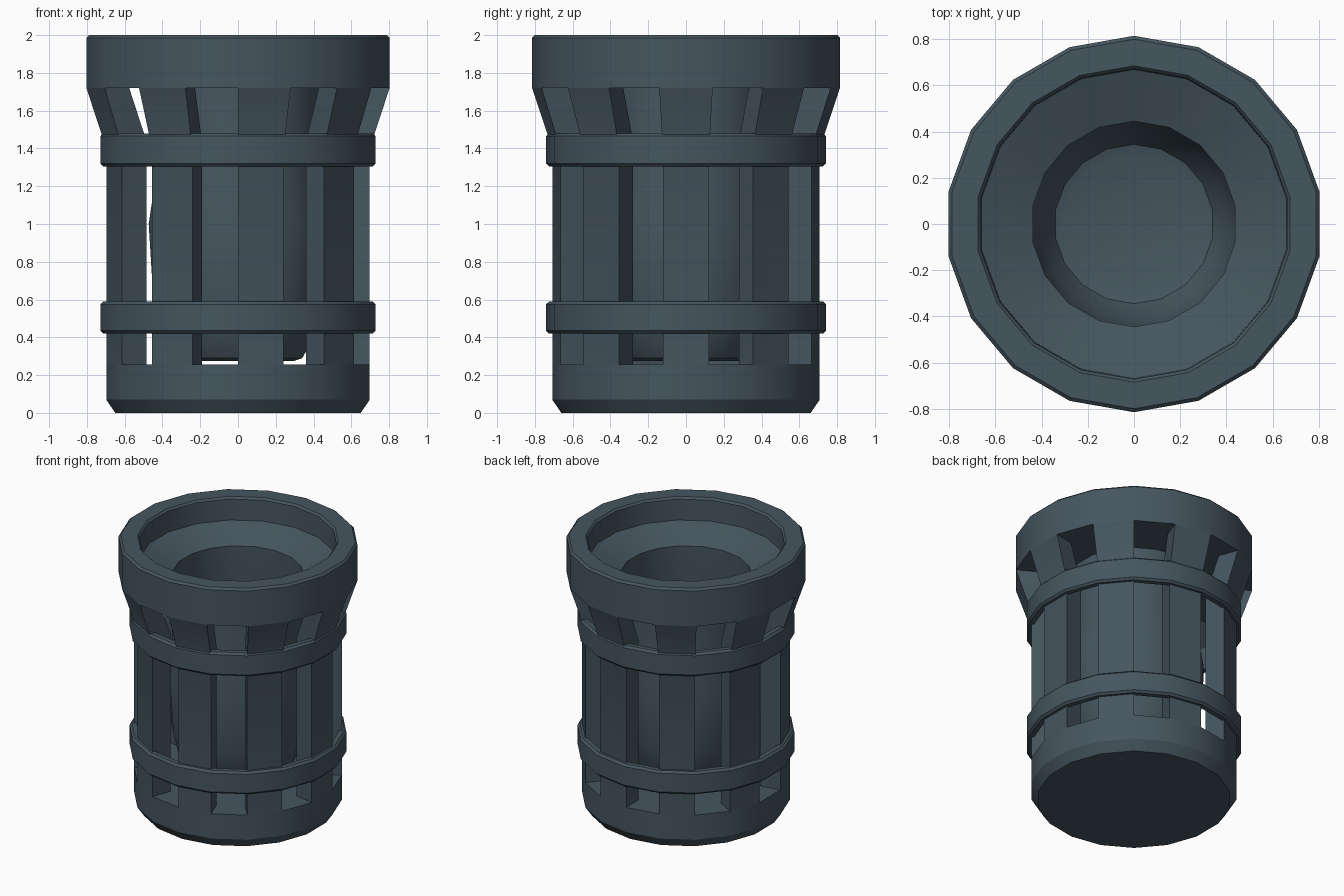
import bpy, bmesh, math

if "Cube" in bpy.data.objects:
    bpy.data.objects.remove(bpy.data.objects["Cube"])

SIDES = 18
metal = bpy.data.materials.new("dark_slate_metal")
metal.diffuse_color = (0.060, 0.092, 0.115, 1)
metal.use_nodes = True
metal.node_tree.nodes["Principled BSDF"].inputs["Base Color"].default_value = metal.diffuse_color


def point(r, z, k):
    a = math.radians(k * 360 / SIDES)
    return (r * math.sin(a), -r * math.cos(a), z)


def finish(name, bm, recalc=True):
    if recalc:
        bmesh.ops.recalc_face_normals(bm, faces=bm.faces[:])
    me = bpy.data.meshes.new(name)
    bm.to_mesh(me)
    bm.free()
    me.materials.append(metal)
    ob = bpy.data.objects.new(name, me)
    bpy.context.collection.objects.link(ob)
    bpy.ops.object.select_all(action='DESELECT')
    ob.select_set(True)
    bpy.context.view_layer.objects.active = ob
    bpy.ops.object.shade_smooth_by_angle(angle=math.radians(30))
    return ob


def lathe(name, profile, closed=False, cap_start=False, cap_end=False):
    """Spin an (r, z) profile around z."""
    bm = bmesh.new()
    rings = [[bm.verts.new(point(r, z, k)) for k in range(SIDES)] for r, z in profile]
    pairs = list(zip(rings, rings[1:]))
    if closed:
        pairs.append((rings[-1], rings[0]))
    for lo, hi in pairs:
        for k in range(SIDES):
            n = (k + 1) % SIDES
            bm.faces.new((lo[k], lo[n], hi[n], hi[k]))
    if cap_start:
        bm.faces.new(rings[0][::-1])
    if cap_end:
        bm.faces.new(rings[-1])
    return finish(name, bm)


# solid base with chamfered foot
lathe("base", [(0.66, 0), (0.708, 0.07), (0.708, 0.255)], cap_start=True, cap_end=True)

# flared top ring with sloping funnel inside
lathe("top_ring", [(0.815, 1.72), (0.815, 1.985), (0.80, 2.0), (0.685, 2.0), (0.672, 1.985),
                   (0.668, 1.83), (0.445, 1.74), (0.445, 1.72)], closed=True)

# nine upright staves, one facet wide, with open slots between them
outer = [(0.708, 0.255), (0.708, 1.40), (0.815, 1.72)]
inner = [(0.56, 0.255), (0.56, 1.44), (0.665, 1.72)]
bm = bmesh.new()
for k in range(0, SIDES, 2):
    cols = [[bm.verts.new(point(r, z, j)) for r, z in prof]
            for prof, j in ((outer, k), (outer, k + 1), (inner, k + 1), (inner, k))]
    for a, b in zip(cols, cols[1:] + cols[:1]):
        for i in range(2):
            bm.faces.new((a[i], b[i], b[i + 1], a[i + 1]))
finish("staves", bm)

# two bevelled hoops
for name, z0, z1 in (("lower_band", 0.42, 0.59), ("upper_band", 1.305, 1.48)):
    b = 0.015
    lathe(name, [(0.69, z0), (0.74 - b, z0), (0.74, z0 + b), (0.74, z1 - b),
                 (0.74 - b, z1), (0.69, z1)], closed=True)

# inner vessel, open at the top
lathe("inner_vessel", [(0.30, 0.275), (0.345, 0.29), (0.41, 0.40), (0.455, 0.60), (0.48, 1.0),
                       (0.45, 1.2), (0.445, 1.73)], cap_start=True)
